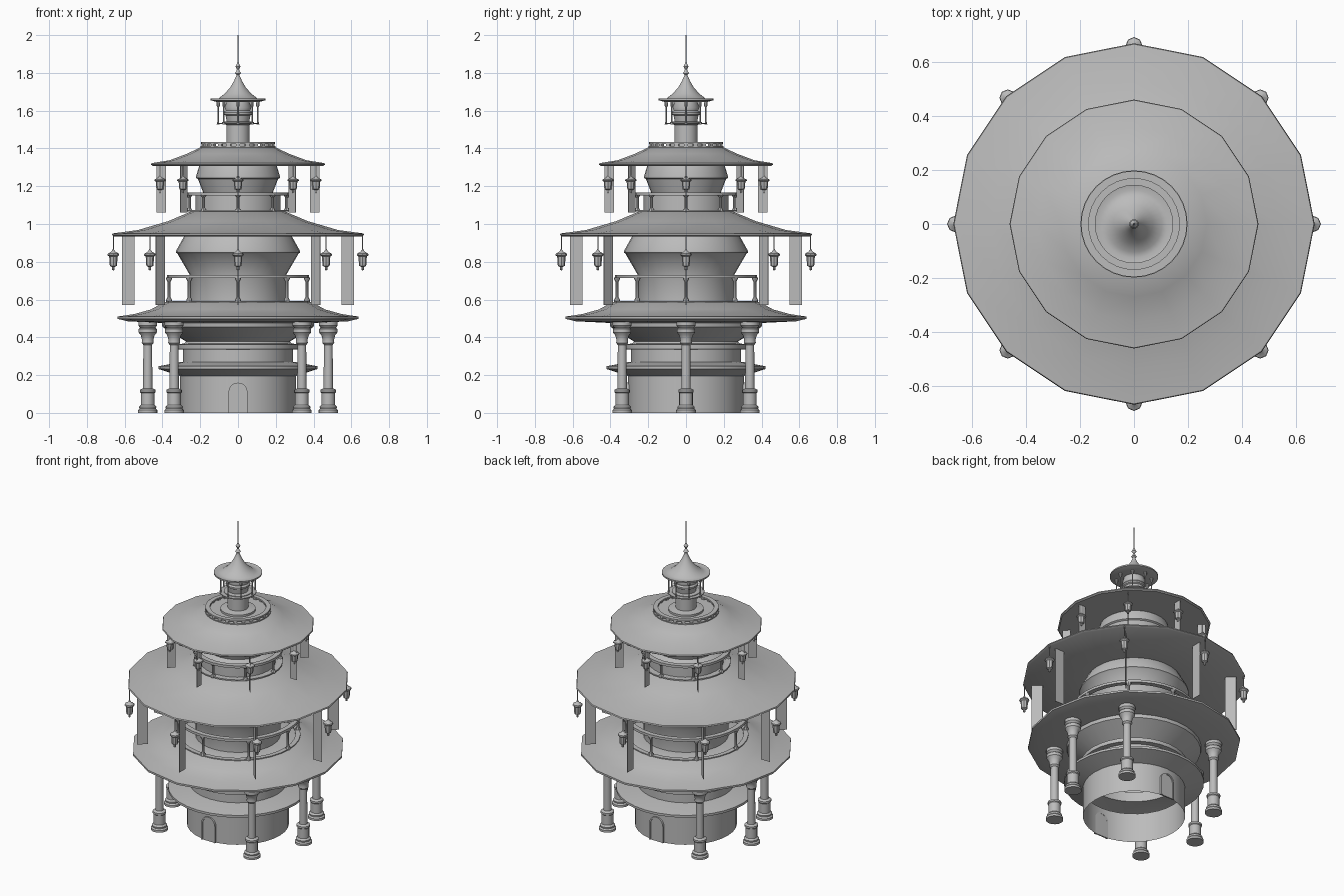
import bpy, bmesh, math
from mathutils import Matrix, Vector

cube = bpy.data.objects.get("Cube")
if cube:
    bpy.data.objects.remove(cube, do_unlink=True)

GREY = 0.5
stone = bpy.data.materials.new("stone grey")
stone.use_nodes = True
stone.diffuse_color = (GREY, GREY, GREY, 1)
stone.node_tree.nodes["Principled BSDF"].inputs["Base Color"].default_value = (GREY, GREY, GREY, 1)


def finish(name, bm):
    bmesh.ops.recalc_face_normals(bm, faces=bm.faces)
    mesh = bpy.data.meshes.new(name)
    bm.to_mesh(mesh)
    bm.free()
    mesh.materials.append(stone)
    ob = bpy.data.objects.new(name, mesh)
    bpy.context.collection.objects.link(ob)
    bpy.ops.object.select_all(action='DESELECT')
    ob.select_set(True)
    bpy.context.view_layer.objects.active = ob
    bpy.ops.object.shade_smooth_by_angle(angle=math.radians(32))
    return ob


def lathe(name, profile, sides=32, at=(0, 0, 0)):
    """Spin a (radius, height) profile around the vertical axis."""
    bm = bmesh.new()
    verts = [bm.verts.new((r, 0, z)) for r, z in profile]
    edges = [bm.edges.new(p) for p in zip(verts, verts[1:])]
    bmesh.ops.spin(bm, geom=verts + edges, cent=(0, 0, 0), axis=(0, 0, 1),
                   angle=math.tau, steps=sides, use_duplicate=False)
    bmesh.ops.remove_doubles(bm, verts=bm.verts, dist=0.0003)
    bmesh.ops.translate(bm, verts=bm.verts, vec=at)
    return finish(name, bm)


def box(name, size, at, angle=0):
    bm = bmesh.new()
    spin = Matrix.Rotation(angle, 4, 'Z')
    bmesh.ops.create_cube(bm, size=1, matrix=spin @ Matrix.Translation(at) @ Matrix.Diagonal((*size, 1)))
    return finish(name, bm)


def around(count, radius):
    """Yield index, angle and position at even steps of a circle."""
    for i in range(count):
        a = math.tau * i / count
        yield i, a, radius * math.cos(a), radius * math.sin(a)


def ring(name, inner, outer, low, high, sides=32):
    return lathe(name, [(inner, low), (outer, low), (outer, high), (inner, high), (inner, low)], sides)


# Ground storey: open drum, small skirt roof, bands and flared bracket
lathe("ground_storey", [(.306, 0), (.306, .195), (.42, .232), (.42, .247), (.31, .268), (.29, .27),
                        (.29, .335), (.322, .337), (.322, .362), (.285, .368), (.275, .378),
                        (.40, .455), (.405, .485)])

# Roofs: eave, curved top and flat underside
lathe("lower_roof", [(.38, .475), (.585, .485), (.638, .498), (.638, .51), (.55, .523), (.46, .548),
                     (.39, .587), (.25, .587)], 16)
lathe("middle_roof", [(.27, .935), (.655, .935), (.668, .942), (.665, .95), (.53, .968), (.37, 1.015),
                      (.24, 1.07), (.18, 1.07)], 16)
lathe("upper_roof", [(.2, 1.308), (.452, 1.308), (.46, 1.314), (.458, 1.322), (.36, 1.338),
                     (.27, 1.372), (.2, 1.405), (.05, 1.405)], 16)

# Storey bodies with bulging tops
lathe("middle_storey", [(.255, .585), (.255, .73), (.32, .842), (.328, .848), (.328, .858),
                        (.285, .935)])
lathe("upper_storey", [(.225, 1.07), (.225, 1.15), (.185, 1.168), (.212, 1.238), (.222, 1.244),
                       (.222, 1.254), (.205, 1.308)])


# Balconies: rail, foot ring and turned posts
def balcony(name, radius, low, high):
    ring(name + "_rail", radius - .02, radius + .012, high - .016, high)
    ring(name + "_foot", radius - .02, radius + .01, low, low + .008)
    h = high - low
    for i, a, x, y in around(8, radius):
        lathe(f"{name}_post_{i}", [(0, 0), (.015, 0), (.015, .1 * h), (.008, .2 * h), (.008, .75 * h),
                                   (.016, .85 * h), (.016, .9 * h)], 8, (x, y, low))


balcony("middle_balcony", .365, .585, .73)
balcony("upper_balcony", .258, 1.065, 1.166)

# Arched doors at front and back
for side, name in ((-1, "front_door"), (1, "back_door")):
    arch = [Vector((.05, 0, 0))]
    arch += [Vector((.05 * math.cos(t * math.pi / 12), 0, .11 + .05 * math.sin(t * math.pi / 12)))
             for t in range(13)]
    arch.append(Vector((-.05, 0, 0)))
    bm = bmesh.new()
    face = bm.faces.new([bm.verts.new(p + Vector((0, side * .301, 0))) for p in arch])
    out = bmesh.ops.extrude_face_region(bm, geom=[face])
    bmesh.ops.translate(bm, vec=(0, side * .008, 0),
                        verts=[g for g in out["geom"] if isinstance(g, bmesh.types.BMVert)])
    finish(name, bm)
    # Raised frame: a band between the arch and a smaller copy
    bm = bmesh.new()
    outer = [bm.verts.new(p + Vector((0, side * .3, 0))) for p in arch]
    inner = [bm.verts.new(Vector((p.x * .82, side * .3, p.z * .945))) for p in arch]
    for k in range(len(arch) - 1):
        bm.faces.new((outer[k], outer[k + 1], inner[k + 1], inner[k]))
    out = bmesh.ops.extrude_face_region(bm, geom=bm.faces[:])
    bmesh.ops.translate(bm, vec=(0, side * .014, 0),
                        verts=[g for g in out["geom"] if isinstance(g, bmesh.types.BMVert)])
    finish(name + "_frame", bm)

# Columns carry the lower roof, leaving the doorways free
COLUMN = [(0, 0), (.052, 0), (.052, .014), (.044, .022), (.046, .032), (.036, .042), (.036, .105),
          (.041, .11), (.041, .122), (.025, .13), (.023, .36), (.032, .37), (.03, .385), (.036, .41),
          (.048, .425), (.048, .445), (.04, .45), (.05, .462), (.05, .488), (0, .488)]
for i, a, x, y in around(8, .478):
    if i not in (2, 6):
        lathe(f"column_{i}", COLUMN, 16, (x, y, 0))

# Hanging bells and radial banners below the two large roofs
BELL = [(0, -.185), (.007, -.18), (.007, -.165), (.018, -.16), (.02, -.15), (.022, -.11), (.031, -.103),
        (.029, -.095), (.012, -.085), (.005, -.075), (.003, -.07), (.003, 0)]
for tier, eave, bell_r, banner_r, width, drop in (("middle", .938, .66, .582, .066, .368),
                                                  ("upper", 1.312, .413, .406, .05, .25)):
    shift = 1 if tier == "middle" else .8
    for i, a, x, y in around(8, bell_r):
        lathe(f"{tier}_bell_{i}", [(r, z * shift) for r, z in BELL], 8, (x, y, eave))
        box(f"{tier}_banner_{i}", (width, .003, drop), (banner_r, 0, eave - drop / 2), a)

# Top platform with a beaded railing
ring("platform", .05, .198, 1.4, 1.412)
ring("platform_rail", .168, .196, 1.424, 1.434)
for i, a, x, y in around(24, .184):
    box(f"platform_block_{i}", (.018, .02, .016), (.184, 0, 1.418), a)

# Lantern turret
lathe("turret", [(.105, 1.41), (.105, 1.425), (.062, 1.432), (.062, 1.525), (.085, 1.53), (.085, 1.54),
                 (.06, 1.543), (.066, 1.575), (.074, 1.58), (.074, 1.59), (.066, 1.6), (.07, 1.615),
                 (.06, 1.65)])
for i, a, x, y in around(8, .105):
    lathe(f"turret_post_{i}", [(0, 0), (.008, 0), (.004, .015), (.004, .09), (.009, .1), (.009, .115),
                               (.005, .13)], 8, (x, y, 1.527))
ring("turret_rail", .075, .11, 1.53, 1.536)

# Turret roof with its finial and needle
lathe("turret_roof", [(0, 1.645), (.11, 1.645), (.145, 1.655), (.145, 1.664), (.125, 1.66), (.104, 1.664),
                      (.07, 1.69), (.04, 1.725), (.02, 1.76), (.009, 1.785), (.009, 1.79), (.017, 1.798),
                      (.009, 1.808), (.006, 1.82), (.014, 1.834), (.006, 1.848), (.003, 1.86),
                      (.003, 1.9), (.0015, 2.0), (0, 2.0)])
